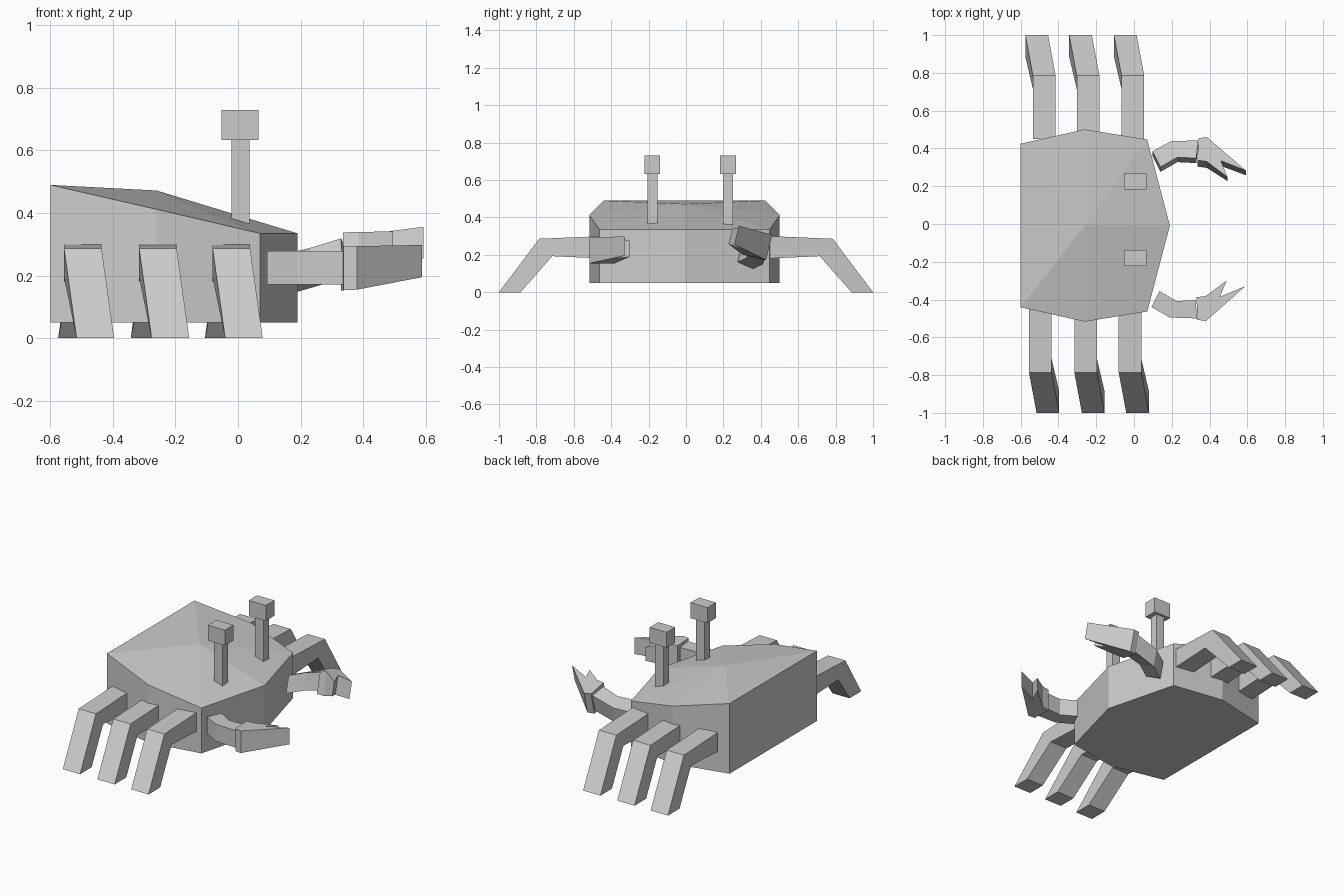
import bpy, bmesh
from math import sin, cos, radians

if "Cube" in bpy.data.objects:
    bpy.data.objects.remove(bpy.data.objects["Cube"])


def prism(name, ring_a, ring_b, apex=None):
    """Join two matching rings into a solid; ring_b may close on an apex."""
    bm = bmesh.new()
    a = [bm.verts.new(p) for p in ring_a]
    b = [bm.verts.new(p) for p in ring_b]
    n = len(a)
    for i in range(n):
        j = (i + 1) % n
        bm.faces.new((a[i], a[j], b[j], b[i]))
    bm.faces.new(a)
    if apex:
        c = bm.verts.new(apex)
        for i in range(n):
            bm.faces.new((b[i], b[(i + 1) % n], c))
    else:
        bm.faces.new(b)
    return finish(name, bm)


def finish(name, bm):
    bmesh.ops.recalc_face_normals(bm, faces=bm.faces)
    me = bpy.data.meshes.new(name)
    bm.to_mesh(me)
    bm.free()
    ob = bpy.data.objects.new(name, me)
    bpy.context.collection.objects.link(ob)
    return ob


def box(name, x, y, z):
    ring = [(x[0], y[0]), (x[1], y[0]), (x[1], y[1]), (x[0], y[1])]
    return prism(name, [(*p, z[0]) for p in ring], [(*p, z[1]) for p in ring])


# Shell: faceted outline with a sloping, domed top
Y0 = -0.008
half = [(-0.6, 0.433, 0.49), (-0.26, 0.509, 0.412), (0.07, 0.455, 0.335)]
outline = [(x, Y0 - y, z) for x, y, z in half] + [(0.19, Y0, 0.335)]
outline += [(x, Y0 + y, z) for x, y, z in reversed(half)]
prism("shell", [(x, y, 0.05) for x, y, z in outline], outline, (-0.26, Y0, 0.472))

# Eyes on stalks
for side, y in (("right", -0.18), ("left", 0.225)):
    box(f"eye_stalk_{side}", (-0.02, 0.037), (y - 0.027, y + 0.027), (0.32, 0.635))
    box(f"eye_{side}", (-0.053, 0.065), (y - 0.042, y + 0.042), (0.633, 0.73))

# Legs: bent profile (y, z, foot shift in x), three per side
profile = [(0.45, 0.30, 0), (0.785, 0.286, 0), (1.0, 0, 0.04),
           (0.885, 0, 0.04), (0.715, 0.193, 0), (0.45, 0.181, 0)]
for side, s, centres in (("right", -1, (-0.496, -0.256, -0.021)),
                         ("left", 1, (-0.475, -0.243, -0.006))):
    for i, xc in enumerate(centres):
        rings = [[(xc + w - s * dx, s * y, z) for y, z, dx in profile]
                 for w in (-0.06, 0.06)]
        prism(f"leg_{side}_{i + 1}", *rings)


# Claws: the left one is mirrored, rolled and lifted
def place_left(p):
    x, y, z = p
    t = radians(14)
    dy, dz = -y - 0.07 - 0.385, z - 0.22
    lift = 0.03 + min(0, x - 0.3) * 0.39
    return (x + 0.005, 0.385 + dy * cos(t) + dz * sin(t),
            0.22 - dy * sin(t) + dz * cos(t) + lift)


arm_rings = [((0.093, -0.44), (0.135, -0.355)),
             ((0.19, -0.495), (0.225, -0.408)),
             ((0.335, -0.50), (0.325, -0.403))]
hand = [(0.337, -0.507, 0.153, 0.294), (0.38, -0.515, 0.155, 0.294),
        (0.588, -0.33, 0.195, 0.298), (0.455, -0.385, 0.18, 0.294),
        (0.49, -0.30, 0.19, 0.275), (0.38, -0.381, 0.155, 0.294),
        (0.33, -0.388, 0.153, 0.294)]

for side, place in (("right", tuple), ("left", place_left)):
    bm = bmesh.new()
    rings = [[bm.verts.new(place((*p, z))) for p, z in
              ((o, 0.171), (o, 0.278), (i, 0.278), (i, 0.171))] for o, i in arm_rings]
    for a, b in zip(rings, rings[1:]):
        for k in range(4):
            m = (k + 1) % 4
            bm.faces.new((a[k], a[m], b[m], b[k]))
    bm.faces.new(rings[0])
    bm.faces.new(rings[-1])
    finish(f"claw_arm_{side}", bm)
    prism(f"claw_{side}", [place((x, y, lo)) for x, y, lo, hi in hand],
          [place((x, y, hi)) for x, y, lo, hi in hand])
